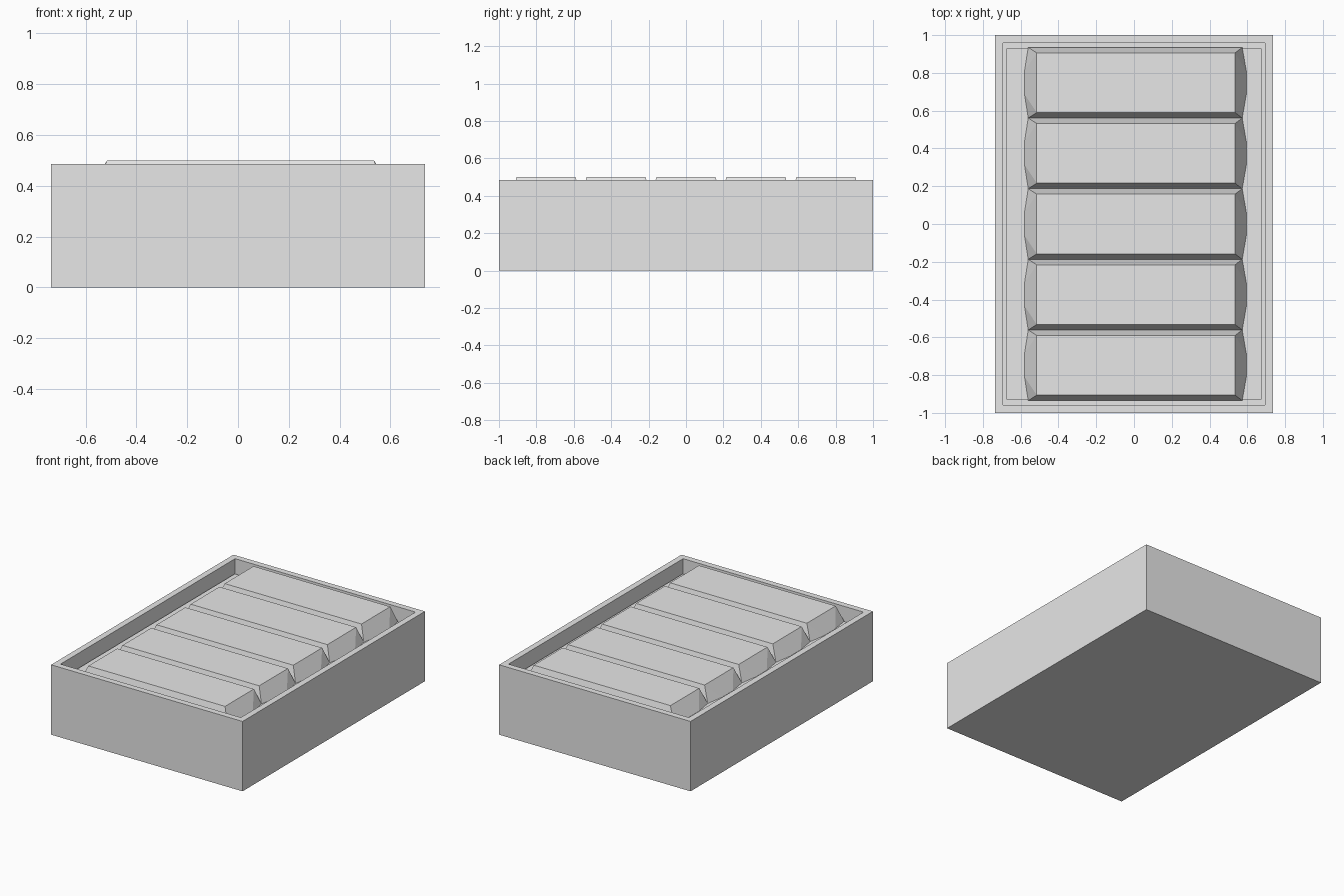
import bpy
import bmesh

cube = bpy.data.objects.get("Cube")
if cube:
    bpy.data.objects.remove(cube, do_unlink=True)

# Single plain grey
grey = bpy.data.materials.new("plain grey")
grey.use_nodes = True
colour = (0.8, 0.8, 0.8, 1)
grey.diffuse_color = colour
grey.node_tree.nodes["Principled BSDF"].inputs["Base Color"].default_value = colour


def finish(name, bm):
    bmesh.ops.recalc_face_normals(bm, faces=bm.faces)
    mesh = bpy.data.meshes.new(name)
    bm.to_mesh(mesh)
    bm.free()
    mesh.materials.append(grey)
    obj = bpy.data.objects.new(name, mesh)
    bpy.context.collection.objects.link(obj)
    return obj


def box(bm, half_x, half_y, low, high):
    verts = bmesh.ops.create_cube(bm, size=1)["verts"]
    for v in verts:
        v.co = (v.co.x * 2 * half_x, v.co.y * 2 * half_y, high if v.co.z > 0 else low)


# Tray: solid block with its top inset to a rim and sunk
RIM, FLOOR = 0.485, 0.395
bm = bmesh.new()
box(bm, 0.735, 1.0, 0, RIM)
bm.normal_update()
top = max(bm.faces, key=lambda f: f.calc_center_median().z)
bmesh.ops.inset_region(bm, faces=[top], thickness=0.06)
wall = bmesh.ops.extrude_face_region(bm, geom=[top])
for v in wall["geom"]:
    if isinstance(v, bmesh.types.BMVert):
        v.co.z = FLOOR - 0.02
bmesh.ops.delete(bm, geom=[top], context="FACES")
finish("tray", bm)

# Floor panel lying in the tray
bm = bmesh.new()
box(bm, 0.675, 0.93, FLOOR - 0.02, FLOOR)
finish("floor_panel", bm)


# Chamfered bar with bulging ends
def bar(name, y, half=0.187, top_half=0.158, bulge_half=0.06):
    bm = bmesh.new()

    def ring(points, z):
        return [bm.verts.new((px, y + py, z)) for px, py in points]

    base = ring([(-0.56, -half), (0.573, -half), (0.595, -bulge_half), (0.595, bulge_half),
                 (0.573, half), (-0.56, half), (-0.58, bulge_half), (-0.58, -bulge_half)], FLOOR)
    roof = ring([(-0.515, -top_half), (0.535, -top_half),
                 (0.535, top_half), (-0.515, top_half)], 0.5)
    bm.faces.new(roof)
    bm.faces.new(base[::-1])
    # Long front and back slopes
    bm.faces.new((base[0], base[1], roof[1], roof[0]))
    bm.faces.new((base[4], base[5], roof[3], roof[2]))
    # Each end: a middle slope between two corner triangles
    for i, a, b in ((1, 1, 2), (5, 3, 0)):
        p = [base[(i + k) % 8] for k in range(4)]
        bm.faces.new((p[0], p[1], roof[a]))
        bm.faces.new((p[1], p[2], roof[b], roof[a]))
        bm.faces.new((p[2], p[3], roof[b]))
    finish(name, bm)


for n in range(5):
    bar(f"bar_{n + 1}", (n - 2) * 0.374)
